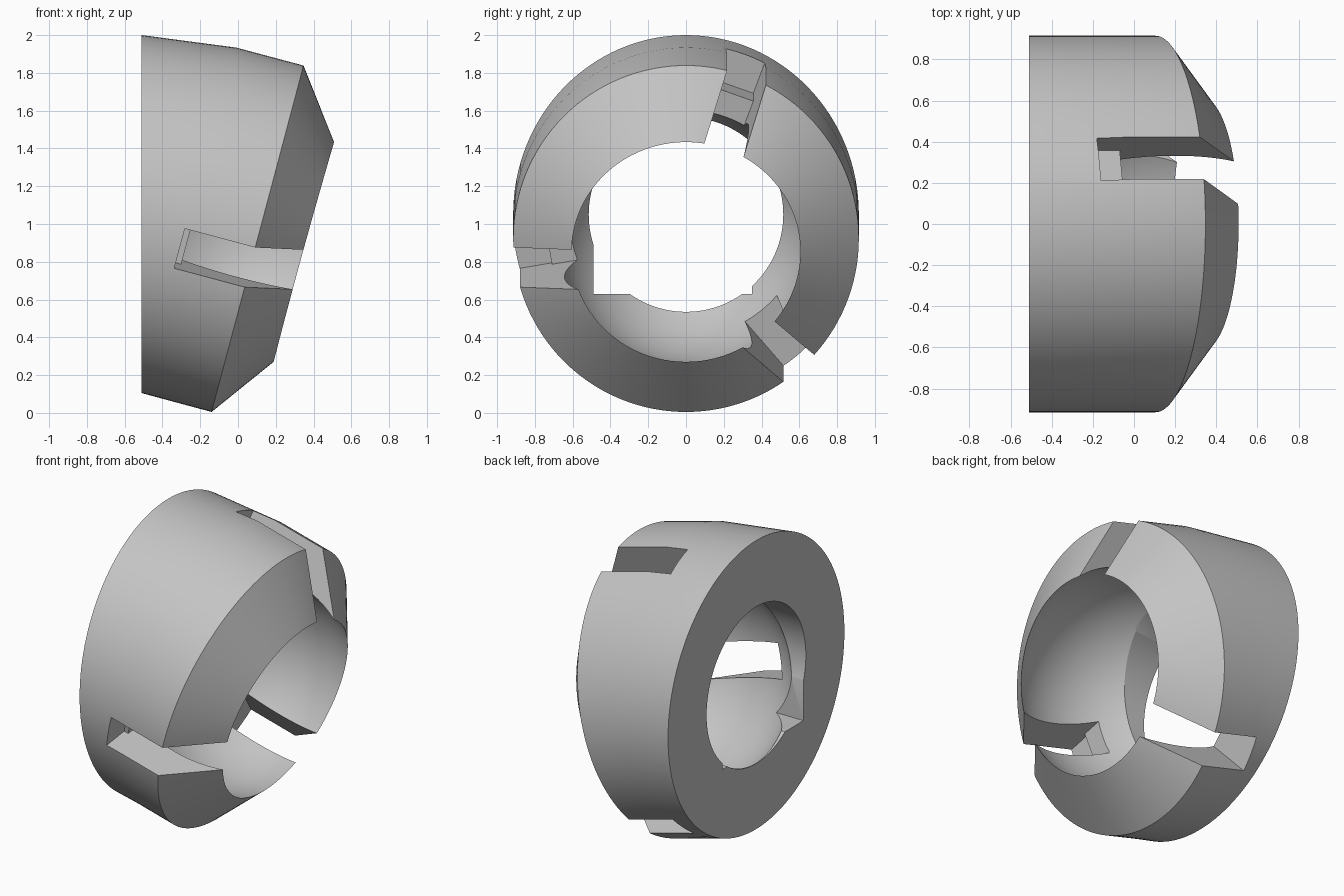
import bpy, bmesh
from math import sin, cos, pi, radians
from mathutils import Matrix, Vector

cube = bpy.data.objects.get("Cube")
if cube:
    bpy.data.objects.remove(cube, do_unlink=True)

# Frame of the tilted front rim: local x = world y, local z = tilted axis
TILT = radians(15)
Y = Vector((0, 1, 0))
U = Vector((sin(TILT), 0, cos(TILT)))
A = Vector((cos(TILT), 0, -sin(TILT)))
C = Vector((0.1035, 0, 0.9235))
FRAME = Matrix.Translation(C) @ Matrix((Y, U, A)).transposed().to_4x4()
SEG = 128

grey = bpy.data.materials.new("mid_grey")
grey.use_nodes = True
grey.diffuse_color = (0.55, 0.55, 0.55, 1)
grey.node_tree.nodes["Principled BSDF"].inputs["Base Color"].default_value = (0.55, 0.55, 0.55, 1)


def finish(name, bm):
    bmesh.ops.recalc_face_normals(bm, faces=bm.faces)
    mesh = bpy.data.meshes.new(name)
    bm.to_mesh(mesh)
    bm.free()
    mesh.materials.append(grey)
    obj = bpy.data.objects.new(name, mesh)
    bpy.context.collection.objects.link(obj)
    return obj


def ellipse(top, bottom, half_width):
    """Ring between a top and a bottom point (x, z), with half width in y."""
    t, b = Vector((top[0], 0, top[1])), Vector((bottom[0], 0, bottom[1]))
    mid, up = (t + b) / 2, (t - b) / 2
    angles = [2 * pi * i / SEG for i in range(SEG)]
    return [mid + up * sin(a) + Y * half_width * cos(a) for a in angles]


def loft(name, rings):
    bm = bmesh.new()
    rows = [[bm.verts.new(p) for p in ring] for ring in rings]
    for r, s in zip(rows, rows[1:]):
        for i in range(SEG):
            j = (i + 1) % SEG
            bm.faces.new((r[i], r[j], s[j], s[i]))
    bm.faces.new(rows[0])
    bm.faces.new(rows[-1])
    return finish(name, bm)


def box(name, low, high, matrix=Matrix()):
    low, high = Vector(low), Vector(high)
    bm = bmesh.new()
    size = Matrix.Diagonal((high - low).to_4d())
    size[3][3] = 1
    bmesh.ops.create_cube(bm, size=1, matrix=matrix @ Matrix.Translation((low + high) / 2) @ size)
    return finish(name, bm)


# Outer body: upright back, slightly bent wall, tilted rim, conical front
lip_r, lip_d = 0.56, 0.287
lip = [C + A * lip_d + U * s * lip_r for s in (1, -1)]
body = loft("ring_body", [
    ellipse((-0.51, 2.0), (-0.51, 0.105), 0.915),
    ellipse((-0.01, 1.934), (-0.40, 0.075), 0.915),
    ellipse((0.347, 1.839), (-0.14, 0.005), 0.915),
    ellipse((lip[0].x, lip[0].z), (lip[1].x, lip[1].z), lip_r),
])

# Spherical cavity
bm = bmesh.new()
bmesh.ops.create_uvsphere(bm, u_segments=SEG, v_segments=64, radius=0.68,
                          matrix=Matrix.Translation((0.046, 0, 0.935)) @ FRAME.to_3x3().to_4x4())
cutters = [finish("cavity_cutter", bm)]

# Round back opening with a square-cornered relief
cutters.append(loft("back_hole_cutter", [ellipse((x, 1.565), (x, 0.535), 0.515) for x in (-0.7, -0.15)]))
cutters.append(box("back_relief_cutter", (-0.7, -0.49, 0.63), (-0.2, 0.35, 1.0)))

# Three radial slots, each with a longer outer pocket
for angle, depth in ((70, 0.515), (190, 0.385), (310, 0.33)):
    turn = FRAME @ Matrix.Rotation(radians(angle), 4, "Z")
    cutters.append(box("slot_cutter", (0.45, -0.11, -min(depth, 0.355)), (1.3, 0.11, 0.6), turn))
    if depth > 0.355:
        cutters.append(box("pocket_cutter", (0.74, -0.11, -depth), (1.3, 0.11, 0.55), turn))

for cutter in cutters:
    cutter.hide_render = True
    mod = body.modifiers.new(cutter.name, "BOOLEAN")
    mod.operation = "DIFFERENCE"
    mod.solver = "EXACT"
    mod.object = cutter

# Bake the cuts, drop the cutters and shade
bpy.context.view_layer.update()
graph = bpy.context.evaluated_depsgraph_get()
baked = bpy.data.meshes.new_from_object(body.evaluated_get(graph))
body.modifiers.clear()
body.data = baked
baked.materials.clear()
baked.materials.append(grey)
for poly in baked.polygons:
    poly.material_index = 0
for cutter in cutters:
    bpy.data.objects.remove(cutter, do_unlink=True)
bpy.ops.object.select_all(action="DESELECT")
body.select_set(True)
bpy.context.view_layer.objects.active = body
bpy.ops.object.shade_smooth_by_angle(angle=radians(25))
